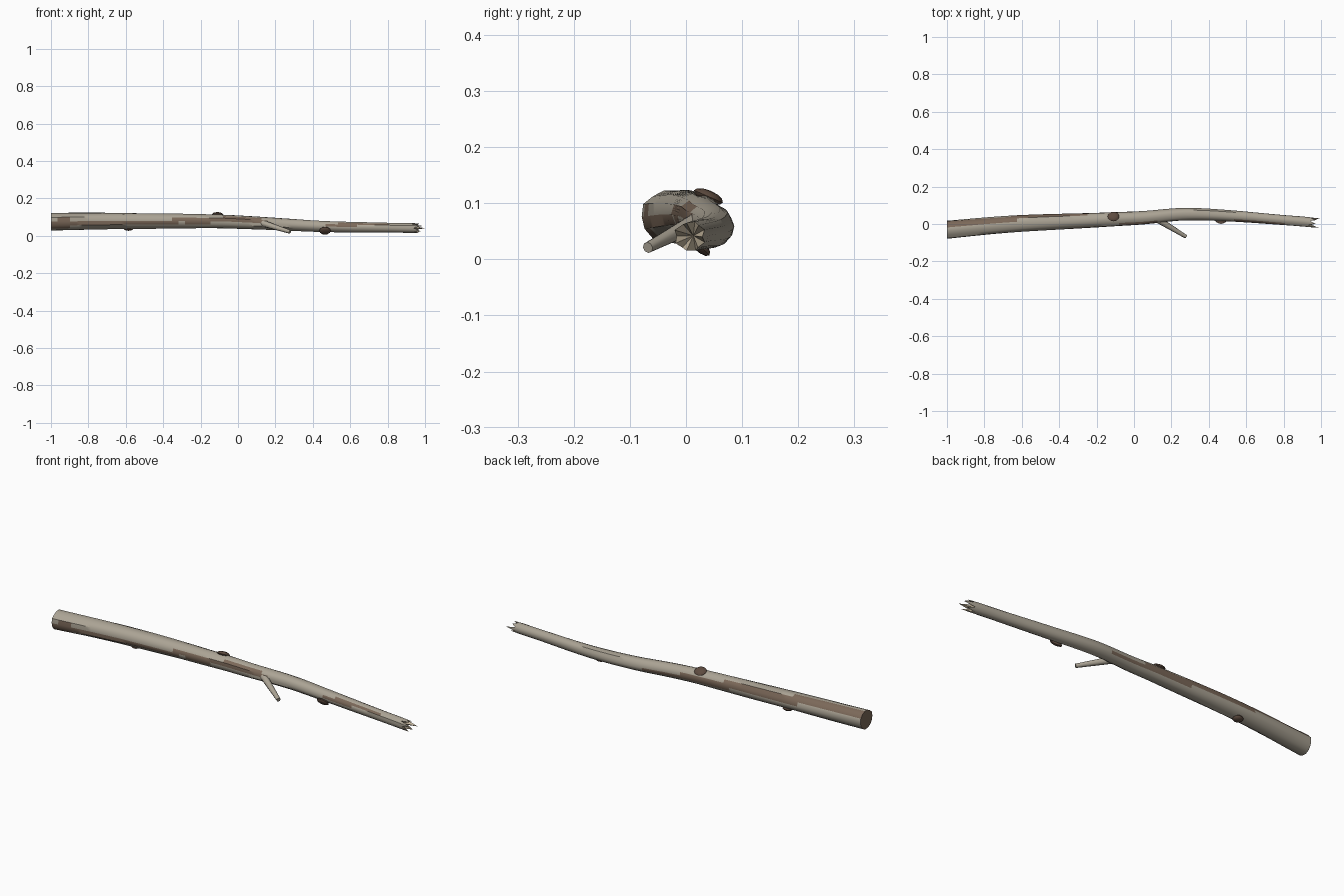
import bpy, bmesh, math, random
from mathutils import Vector

if "Cube" in bpy.data.objects:
    bpy.data.objects.remove(bpy.data.objects["Cube"])

random.seed(4)
SIDES, RINGS = 14, 56


def material(name, rgb):
    m = bpy.data.materials.new(name)
    m.diffuse_color = (*rgb, 1)
    m.use_nodes = True
    m.node_tree.nodes["Principled BSDF"].inputs["Base Color"].default_value = m.diffuse_color
    return m


wood = material("weathered_wood", (0.41, 0.37, 0.30))
bark = material("bark", (0.20, 0.14, 0.10))
knot_mat = material("knot_wood", (0.11, 0.07, 0.05))
pale = material("split_wood", (0.52, 0.44, 0.32))

# Centre line of the branch: x, y, z, radius
PATH = [(-1.0, -0.029, 0.076, 0.049), (-0.6, 0.004, 0.080, 0.044),
        (-0.1, 0.027, 0.077, 0.038), (0.05, 0.034, 0.071, 0.036),
        (0.27, 0.053, 0.060, 0.033), (0.5, 0.046, 0.049, 0.030),
        (0.8, 0.022, 0.044, 0.027), (0.92, 0.012, 0.042, 0.027),
        (1.0, 0.003, 0.040, 0.026)]


def slope(i, k):
    a, b = PATH[max(i - 1, 0)], PATH[min(i + 1, len(PATH) - 1)]
    return (b[k] - a[k]) / (b[0] - a[0])


def sample(x):
    i = max(j for j in range(len(PATH) - 1) if PATH[j][0] <= x or j == 0)
    a, b = PATH[i], PATH[i + 1]
    h = b[0] - a[0]
    t = (x - a[0]) / h
    return [(2*t**3 - 3*t*t + 1) * a[k] + (t**3 - 2*t*t + t) * h * slope(i, k)
            + (3*t*t - 2*t**3) * b[k] + (t**3 - t*t) * h * slope(i + 1, k)
            for k in (1, 2, 3)]


# Bark strips: x start, x end, angle at start, angle at end, half width (degrees)
STRIPS = [(-1.0, 0.35, 62, -30, 27), (-1.0, -0.85, 198, 192, 30),
          (-0.85, -0.3, 192, 184, 14), (-0.35, 0.17, 176, 156, 24),
          (0.48, 0.82, 160, 138, 17)]


def is_bark(x, deg):
    for x0, x1, a0, a1, w in STRIPS:
        if x0 <= x <= x1:
            t = (x - x0) / (x1 - x0)
            taper = w * min(1, 0.45 + 2.5 * min(t, 1 - t)) if x0 > -1 else w * min(1, 2.5 * (1 - t))
            d = (deg - (a0 + (a1 - a0) * t) + 180) % 360 - 180
            if abs(d) < taper:
                return True
    return False


def finish(name, bm, mats, angle=40):
    bmesh.ops.recalc_face_normals(bm, faces=bm.faces)
    me = bpy.data.meshes.new(name)
    bm.to_mesh(me)
    bm.free()
    for m in mats:
        me.materials.append(m)
    ob = bpy.data.objects.new(name, me)
    bpy.context.collection.objects.link(ob)
    bpy.ops.object.select_all(action='DESELECT')
    ob.select_set(True)
    bpy.context.view_layer.objects.active = ob
    bpy.ops.object.shade_smooth_by_angle(angle=math.radians(angle))
    return ob


# Branch: tapering, lightly ridged tube with a splintered thin end
bm = bmesh.new()
ridge = [random.uniform(-0.05, 0.05) for _ in range(SIDES)]
tips = [0.998 - random.uniform(0, 0.035) if s % 2 == 0 else 0.925 + random.uniform(0, 0.02)
        for s in range(SIDES)]
tips[0] = 0.998


def ring_point(x, s):
    cy, cz, r = sample(x)
    a = 2 * math.pi * s / SIDES
    r *= 1 + ridge[s] + 0.03 * math.sin(7 * x + 2.4 * s)
    return Vector((x, cy + r * math.cos(a), cz + r * math.sin(a)))


rings = []
for i in range(RINGS + 1):
    x = -1 + 1.91 * i / RINGS
    rings.append([bm.verts.new(ring_point(x, s)) for s in range(SIDES)])
rings.append([bm.verts.new(ring_point(tips[s], s)) for s in range(SIDES)])
for a, b in zip(rings, rings[1:]):
    for s in range(SIDES):
        n = (s + 1) % SIDES
        f = bm.faces.new((a[s], a[n], b[n], b[s]))
        f.material_index = int(is_bark(f.calc_center_median().x, 360 * (s + 0.5) / SIDES))
cap = bm.faces.new(rings[0])
cap.material_index = 1
cy, cz, r = sample(0.91)
core = bm.verts.new((0.91, cy, cz))
for s in range(SIDES):
    f = bm.faces.new((rings[-1][s], rings[-1][(s + 1) % SIDES], core))
    f.material_index = 2
finish("branch", bm, [wood, bark, pale])


# Knots: flattened lumps lying on the bark
def knot(name, loc, normal, radius=0.031):
    bm = bmesh.new()
    bmesh.ops.create_uvsphere(bm, u_segments=12, v_segments=6, radius=1)
    bmesh.ops.scale(bm, vec=(radius, radius * 0.9, 0.011), verts=bm.verts)
    ob = finish(name, bm, [knot_mat])
    ob.rotation_euler = Vector(normal).to_track_quat('Z', 'Y').to_euler()
    ob.location = loc


knot("top_knot", (-0.11, 0.040, 0.112), (0, 0.4, 0.92))
knot("front_knot", (0.465, 0.022, 0.027), (0, -0.7, -0.7))
knot("under_knot", (-0.585, 0.012, 0.038), (0, 0.15, -1), 0.026)

# Twig: short snapped side shoot
base, tip = Vector((0.13, 0.022, 0.068)), Vector((0.278, -0.068, 0.021))
bm = bmesh.new()
bmesh.ops.create_cone(bm, cap_ends=True, segments=8, radius1=0.018, radius2=0.010,
                      depth=(tip - base).length)
twig = finish("twig", bm, [wood], 50)
twig.rotation_euler = (tip - base).to_track_quat('Z', 'Y').to_euler()
twig.location = (base + tip) / 2
